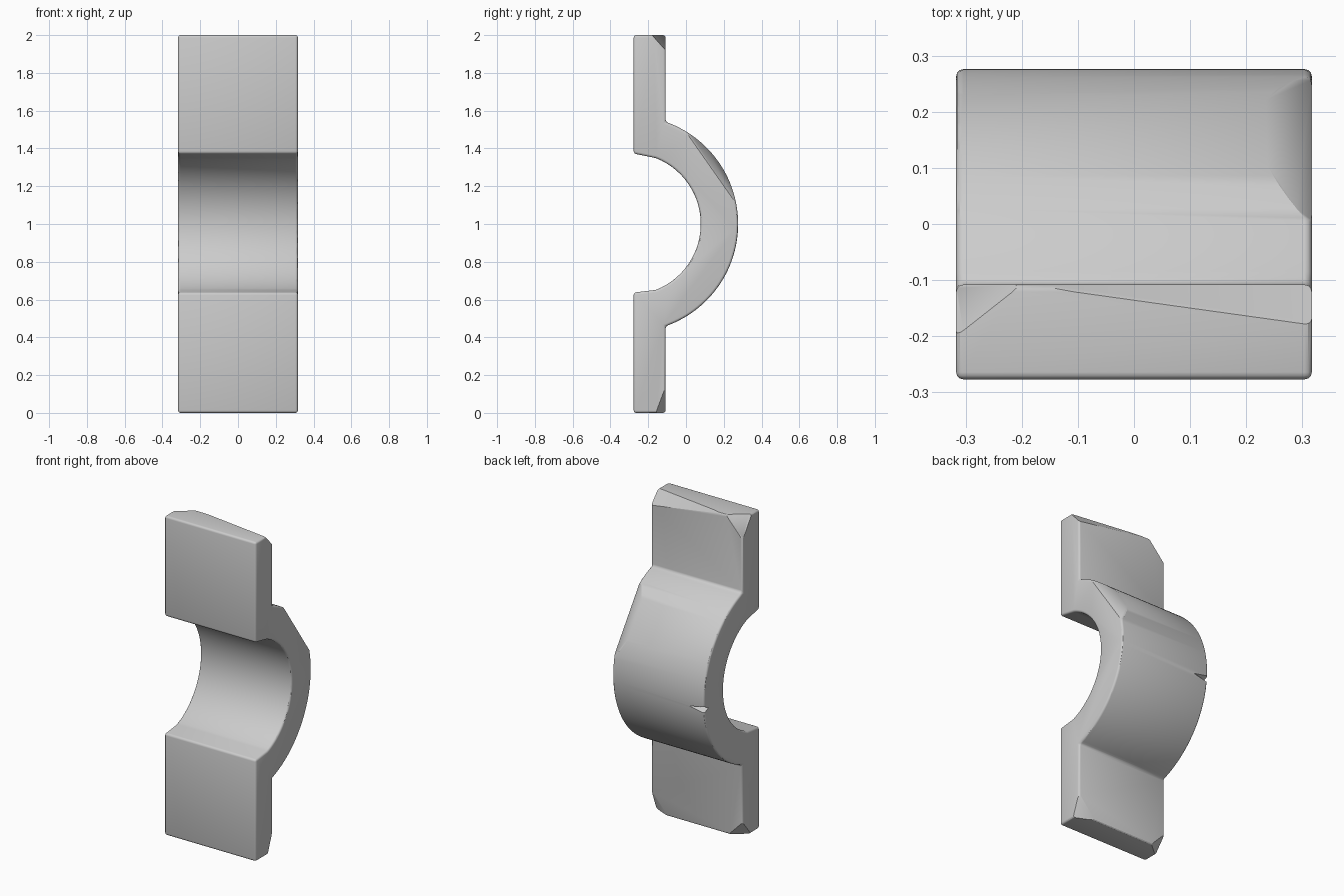
import bpy, bmesh, math
from mathutils import Vector

if "Cube" in bpy.data.objects:
    bpy.data.objects.remove(bpy.data.objects["Cube"])

HALF_W = 0.317
CY, R_IN, R_OUT = -0.297, 0.375, 0.573   # arch centre and radii
FRONT, BACK = -0.277, -0.108             # flange faces

grey = bpy.data.materials.new("stone grey")
grey.diffuse_color = (0.6, 0.6, 0.6, 1)
grey.use_nodes = True
grey.node_tree.nodes["Principled BSDF"].inputs["Base Color"].default_value = grey.diffuse_color


def add_object(name, bm):
    bmesh.ops.recalc_face_normals(bm, faces=bm.faces)
    mesh = bpy.data.meshes.new(name)
    bm.to_mesh(mesh)
    bm.free()
    ob = bpy.data.objects.new(name, mesh)
    bpy.context.collection.objects.link(ob)
    return ob


def arc(radius, y_end, steps):
    """Arch points (y, z) from the top end round to the bottom end."""
    a = math.acos((y_end - CY) / radius)
    return [(CY + radius * math.cos(a - 2 * a * i / steps),
             1 + radius * math.sin(a - 2 * a * i / steps)) for i in range(steps + 1)]


def hull(name, points):
    bm = bmesh.new()
    for p in points:
        bm.verts.new(p)
    bmesh.ops.convex_hull(bm, input=bm.verts)
    ob = add_object(name, bm)
    ob.hide_render = True
    return ob


def chip(name, tri):
    """Cutter that removes everything outside the plane of three points."""
    a, b, c = map(Vector, tri)
    mid = (a + b + c) / 3
    n = (b - a).cross(c - a).normalized()
    if n.dot(mid - Vector((0, -0.2, 1))) < 0:
        n = -n
    base = [mid + (p - mid) * 1.6 for p in (a, b, c)]
    return hull(name, base + [p + n * 0.15 for p in base])


# Saddle bracket: two flat flanges joined by a half-round arch
profile = [(FRONT, 2), (BACK, 2)] + arc(R_OUT, BACK, 56) + [(BACK, 0), (FRONT, 0), (FRONT, 0.637)]
profile += arc(R_IN, -0.16, 48)[::-1] + [(FRONT, 1.373)]
bm = bmesh.new()
face = bm.faces.new([bm.verts.new((-HALF_W, y, z)) for y, z in profile])
ext = bmesh.ops.extrude_face_region(bm, geom=[face])
bmesh.ops.translate(bm, vec=(2 * HALF_W, 0, 0),
                    verts=[v for v in ext["geom"] if isinstance(v, bmesh.types.BMVert)])
bracket = add_object("saddle_bracket", bm)
bracket.data.materials.append(grey)

# Softly worn edges
bev = bracket.modifiers.new("worn edges", "BEVEL")
bev.width, bev.segments = 0.013, 3
bev.limit_method, bev.angle_limit = "ANGLE", math.radians(25)

# Chipped corners and the notch in the arch
X = HALF_W
cutters = [
    chip("top_edge_chip", [(-0.2, BACK, 2), (X, -0.18, 2), (X, BACK, 1.92)]),
    chip("top_left_chip", [(-X, -0.2, 2), (-0.2, BACK, 2), (-X, BACK, 1.87)]),
    chip("bottom_right_chip", [(X, -0.16, 0), (X, BACK, 0.14), (0.2, BACK, 0)]),
    chip("bottom_left_chip", [(-X, -0.19, 0), (-X, BACK, 0.1), (-0.22, BACK, 0)]),
    chip("arch_chip", [(X, 0.0, 1.487), (X, 0.25, 1.13), (0.22, 0.169, 1.333)]),
    hull("arch_notch", [(-0.34, 0.22, 0.95), (-0.2, 0.28, 0.95),
                        (-0.34, 0.3, 0.985), (-0.34, 0.3, 0.91)]),
]
for cutter in cutters:
    mod = bracket.modifiers.new(cutter.name, "BOOLEAN")
    mod.operation, mod.solver, mod.object = "DIFFERENCE", "EXACT", cutter

# Bake the cuts, drop the cutters, smooth the curved faces
bpy.context.view_layer.update()
baked = bpy.data.meshes.new_from_object(bracket.evaluated_get(bpy.context.evaluated_depsgraph_get()))
bracket.modifiers.clear()
bracket.data = baked
for cutter in cutters:
    bpy.data.objects.remove(cutter)
bpy.context.view_layer.objects.active = bracket
bracket.select_set(True)
bpy.ops.object.shade_smooth_by_angle(angle=math.radians(30))
